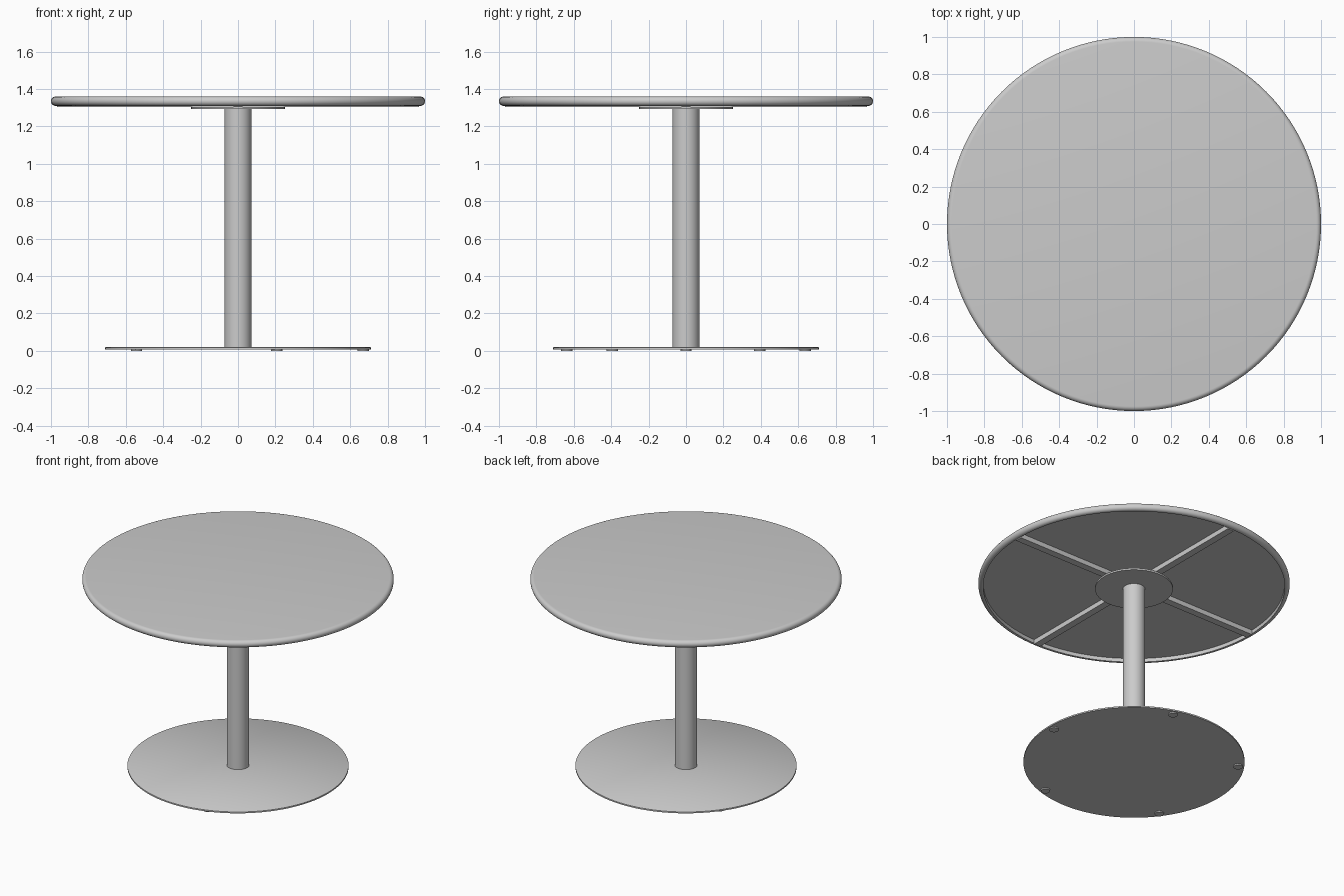
import bpy, bmesh, math

if "Cube" in bpy.data.objects:
    bpy.data.objects.remove(bpy.data.objects["Cube"])

metal = bpy.data.materials.new("light_grey")
metal.diffuse_color = (0.6, 0.6, 0.6, 1)
metal.use_nodes = True
metal.node_tree.nodes["Principled BSDF"].inputs["Base Color"].default_value = metal.diffuse_color


def finish(name, bm):
    bmesh.ops.recalc_face_normals(bm, faces=bm.faces)
    me = bpy.data.meshes.new(name)
    bm.to_mesh(me)
    bm.free()
    ob = bpy.data.objects.new(name, me)
    bpy.context.collection.objects.link(ob)
    me.materials.append(metal)
    bpy.ops.object.select_all(action='DESELECT')
    ob.select_set(True)
    bpy.context.view_layer.objects.active = ob
    bpy.ops.object.shade_smooth_by_angle(angle=math.radians(35))
    return ob


def lathe(name, profile, steps=96, loc=(0, 0)):
    """Spin an (r, z) profile about z; open ends are capped with discs."""
    bm = bmesh.new()
    rings = []
    for r, z in profile:
        rings.append([bm.verts.new((loc[0] + r * math.cos(2 * math.pi * i / steps),
                                    loc[1] + r * math.sin(2 * math.pi * i / steps), z))
                      for i in range(steps)])
    for a, b in zip(rings, rings[1:]):
        for i in range(steps):
            j = (i + 1) % steps
            bm.faces.new((a[i], a[j], b[j], b[i]))
    bm.faces.new(rings[0])
    bm.faces.new(rings[-1])
    return finish(name, bm)


def box(name, size, centre):
    bm = bmesh.new()
    bmesh.ops.create_cube(bm, size=1)
    for v in bm.verts:
        v.co = [v.co[k] * size[k] + centre[k] for k in range(3)]
    return finish(name, bm)


# Tabletop: rounded rim with a shallow recess underneath
rim = [(0.975 + 0.025 * math.cos(a), 1.335 + 0.025 * math.sin(a))
       for a in (math.radians(-90 + 15 * i) for i in range(13))]
lathe("tabletop", [(0.968, 1.337), (0.968, 1.311)] + rim, 128)

# Crossed support rails in the recess
box("support_rail_x", (1.936, 0.05, 0.034), (0, 0, 1.321))
box("support_rail_y", (0.05, 1.936, 0.034), (0, 0, 1.321))

# Mounting plate, column and base disc
lathe("mounting_plate", [(0.25, 1.293), (0.25, 1.305)])
lathe("column", [(0.072, 0.018), (0.072, 1.295)], 64)
lathe("base_disc", [(0.71, 0.008), (0.71, 0.018), (0.707, 0.02)], 128)

# Five small glide feet
for k in range(5):
    a = 2 * math.pi * k / 5
    lathe(f"foot_{k + 1}", [(0.03, 0.0), (0.03, 0.009)], 24,
          (0.67 * math.cos(a), 0.67 * math.sin(a)))
